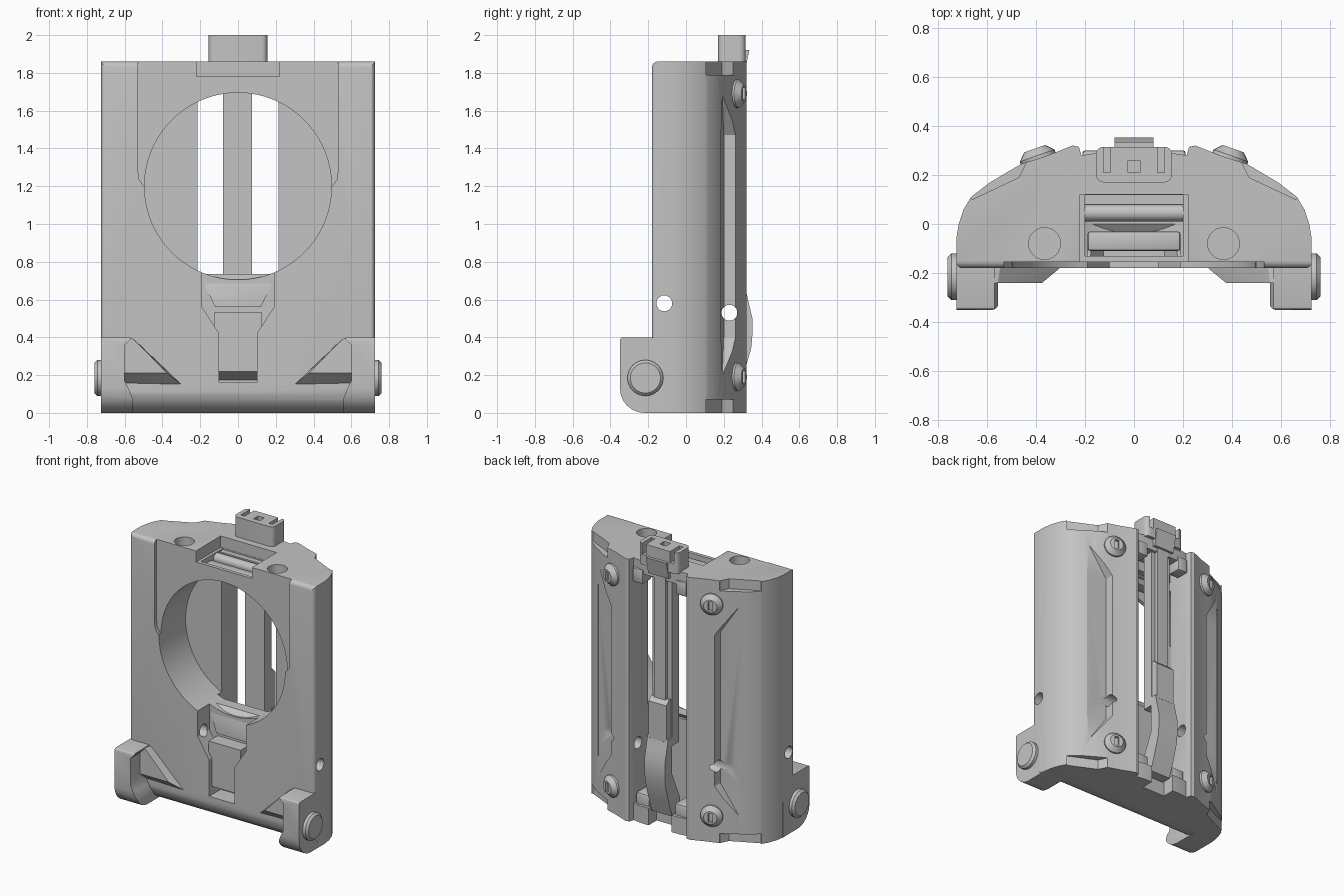
import bpy, bmesh, math
from mathutils import Vector, Matrix

if "Cube" in bpy.data.objects:
    bpy.data.objects.remove(bpy.data.objects["Cube"])

grey = bpy.data.materials.new("plain grey")
grey.diffuse_color = (0.55, 0.55, 0.55, 1)
grey.use_nodes = True
grey.node_tree.nodes["Principled BSDF"].inputs["Base Color"].default_value = grey.diffuse_color

def finish(bm, name):
    bmesh.ops.recalc_face_normals(bm, faces=bm.faces)
    me = bpy.data.meshes.new(name)
    bm.to_mesh(me)
    bm.free()
    me.materials.append(grey)
    ob = bpy.data.objects.new(name, me)
    bpy.context.collection.objects.link(ob)
    return ob

def hull(name, pts):
    bm = bmesh.new()
    vs = [bm.verts.new(p) for p in pts]
    bmesh.ops.convex_hull(bm, input=vs)
    bmesh.ops.delete(bm, geom=[v for v in bm.verts if not v.link_faces], context='VERTS')
    return finish(bm, name)

def prism(name, pts, a, b, axis):
    """Extrude a 2D outline from a to b along an axis (remaining axes keep their order)."""
    i = "xyz".index(axis)
    def place(p, d):
        q = list(p)
        q.insert(i, d)
        return q
    bm = bmesh.new()
    lo = [bm.verts.new(place(p, a)) for p in pts]
    hi = [bm.verts.new(place(p, b)) for p in pts]
    bm.faces.new(lo)
    bm.faces.new(hi)
    n = len(pts)
    for k in range(n):
        bm.faces.new((lo[k], lo[(k + 1) % n], hi[(k + 1) % n], hi[k]))
    return finish(bm, name)

def box(name, x0, x1, y0, y1, z0, z1, bevel=0):
    ob = prism(name, [(x0, y0), (x1, y0), (x1, y1), (x0, y1)], z0, z1, 'z')
    if bevel:
        bm = bmesh.new()
        bm.from_mesh(ob.data)
        bmesh.ops.bevel(bm, geom=bm.edges[:], offset=bevel, segments=2, profile=0.5, affect='EDGES')
        bm.to_mesh(ob.data)
        bm.free()
    return ob

def circle(cx, cy, r, n=32):
    return [(cx + r * math.cos(2 * math.pi * k / n), cy + r * math.sin(2 * math.pi * k / n)) for k in range(n)]

def arc(cx, cy, r, a0, a1, n=6):
    return [(cx + r * math.cos(math.radians(a0 + (a1 - a0) * k / n)),
             cy + r * math.sin(math.radians(a0 + (a1 - a0) * k / n))) for k in range(n + 1)]

def mirror(pts):
    return pts + [(-x, y) for x, y in reversed(pts)]

def cut(target, *cutters, op='DIFFERENCE'):
    for c in cutters:
        m = target.modifiers.new("cut", 'BOOLEAN')
        m.operation = op
        m.solver = 'EXACT'
        m.object = c
        bpy.context.view_layer.objects.active = target
        bpy.ops.object.modifier_apply(modifier=m.name)
        bpy.data.objects.remove(c)

# Main housing: curved back, flat front
half = arc(0.70, -0.155, 0.025, -90, 0, 4) + [
    (0.725, -0.06), (0.715, 0.0), (0.695, 0.06), (0.665, 0.11), (0.59, 0.168), (0.52, 0.21),
    (0.46, 0.245), (0.35, 0.28), (0.25, 0.32), (0.225, 0.315), (0.215, 0.28), (0.15, 0.29)]
body = prism("housing", mirror(half), 0, 1.86, 'z')

# Rounded lower and upper front edges
cut(body,
    prism("c", [(-0.3, -0.1), (-0.05, -0.1), (-0.05, 0.0)] + arc(-0.05, 0.13, 0.13, -90, -180)[1:] + [(-0.3, 0.13)], -1, 1, 'x'),
    prism("c", [(-0.3, 1.83)] + arc(-0.15, 1.83, 0.03, 180, 90, 4) + [(-0.15, 2), (-0.3, 2)], -1, 1, 'x'))

# Shallow front recess, round well and rear channel
cut(body,
    prism("c", mirror([(0.5, 1.2), (0.525, 1.24), (0.53, 1.29), (0.53, 2)]), -0.3, -0.155, 'y'),
    prism("c", circle(0, 1.2, 0.495, 96), -0.3, 0.12, 'y'),
    box("c", -0.215, 0.215, 0.08, 0.5, 0.12, 1.77))

# Keyhole slot in the front, top notch and its opening
cut(body,
    prism("c", mirror([(0.1, 0.16), (0.1, 0.42), (0.19, 0.56), (0.19, 0.9)]), -0.3, -0.05, 'y'),
    box("c", -0.22, 0.22, -0.3, 0.12, 1.78, 2),
    box("c", -0.20, 0.20, -0.13, 0.118, 1.5, 1.9),
    box("c", -0.09, 0.09, 0.2, 0.5, -0.1, 0.2))
for s in (-1, 1):
    cut(body, prism("c", circle(s * 0.365, -0.08, 0.065), 1.72, 2, 'z'))
    # Corner notches at both ends
    for z0, z1 in ((-0.1, 0.07), (1.79, 1.95)):
        cut(body, prism("c", [(s * x, y) for x, y in ((0.66, 0.10), (0.47, 0.19), (0.44, 0.25), (0.5, 0.5), (0.9, 0.3))], z0, z1, 'z'))
    # Long tapered flute on the back
    flute = [(s * x, y, z) for z in (0.2, 1.68) for x, y in ((0.55, 0.192), (0.56, 0.3))]
    for z in (0.4, 1.47):
        flute += [(s * x, y, z) for x, y in ((0.56, 0.182), (0.41, 0.20), (0.40, 0.40), (0.58, 0.3))]
    cut(body, hull("c", flute))
# Cross holes
cut(body, prism("c", circle(-0.115, 0.58, 0.042, 24), -1, 1, 'x'),
    prism("c", circle(0.23, 0.53, 0.042, 24), -1, 1, 'x'))

# Sloped throat and plate in the keyhole, below the well
hull("throat_ramp", [(s * w, y, z) for s in (-1, 1) for w, y, z in (
    (0.12, -0.07, 0.62), (0.19, -0.045, 0.70), (0.19, 0.0, 0.735), (0.19, 0.08, 0.735), (0.12, -0.04, 0.56), (0.12, -0.07, 0.56))])
hull("keyhole_plate", [(s * x, y, z) for s in (-1, 1) for x, y, z in (
    (0.1, -0.15, 0.22), (0.1, -0.04, 0.17), (0.1, -0.15, 0.42), (0.1, -0.04, 0.42),
    (0.125, -0.15, 0.46), (0.125, -0.04, 0.46), (0.125, -0.15, 0.535), (0.125, -0.04, 0.535))])
# Bars in the top opening
prism("notch_bar", circle(0.045, 1.74, 0.035, 16), -0.215, 0.215, 'x')
box("notch_plate", -0.19, 0.19, -0.11, -0.03, 1.71, 1.76, 0.012)
box("notch_ledge", -0.205, 0.205, 0.08, 0.125, 1.70, 1.77)

for s, side in ((-1, "left"), (1, "right")):
    # Hinge ear with rounded front edge, stepped inner side
    prof = [(-0.05, 0.0)] + arc(-0.22, 0.13, 0.13, -90, -180) + arc(-0.335, 0.385, 0.015, 180, 90, 3) + [(-0.15, 0.4), (-0.05, 0.25)]
    ear = prism(side + "_ear", prof, s * 0.5, s * 0.724, 'x')
    cut(ear, prism("c", [(s * x, z) for x, z in (
        (0.4, -0.1), (0.555, -0.1), (0.555, 0.07), (0.575, 0.12), (0.60, 0.17), (0.60, 0.36), (0.57, 0.39), (0.57, 0.5), (0.4, 0.5))],
        -0.5, 0.1, 'y'))
    # Gusset
    hull(side + "_gusset", [(s * x, y, z) for x, y, z in (
        (0.61, -0.24, 0.40), (0.61, -0.17, 0.40), (0.555, -0.24, 0.392), (0.545, -0.17, 0.385),
        (0.61, -0.24, 0.21), (0.375, -0.24, 0.21), (0.61, -0.17, 0.15), (0.30, -0.178, 0.15))])
    # Hinge pin
    prism(side + "_pin", circle(-0.215, 0.185, 0.095), s * 0.70, s * 0.745, 'x')
    hull(side + "_pin_cap", [(s * 0.745, y, z) for y, z in circle(-0.215, 0.185, 0.095)] +
         [(s * 0.76, y, z) for y, z in circle(-0.215, 0.185, 0.08)])
    # Slotted bolts on the back
    for z, end in ((0.19, "lower"), (1.69, "upper")):
        pts = [(x, y, h) for r, h in ((0.075, -0.03), (0.075, 0.015), (0.045, 0.045)) for x, y in circle(0, 0, r, 24)]
        bolt = hull(f"{side}_{end}_bolt", pts)
        cut(bolt, box("c", -0.014, 0.014, -0.032, 0.032, 0.025, 0.1))
        nrm = Vector((s * 0.33, 0.94, 0))
        rot = nrm.to_track_quat('Z', 'Y').to_matrix().to_4x4()
        bolt.data.transform(Matrix.Translation((s * 0.39, 0.265, z)) @ rot)
    # Guide blocks inside the channel
    box(side + "_channel_block", *sorted((s * 0.1, s * 0.205)), 0.14, 0.27, 0.08, 0.2, 0.015)
    box(side + "_channel_top_block", *sorted((s * 0.13, s * 0.21)), 0.2, 0.3, 1.7, 1.8, 0.01)

# Latch lever: bar, head, rear hook and spring clip
box("lever_bar", -0.08, 0.075, 0.19, 0.27, 0.6, 1.87)
box("lever_spine", -0.045, 0.045, 0.26, 0.295, 0.7, 1.8)
corner = arc(0.125, 0.2, 0.03, -90, 0, 4) + [(0.155, 0.28)] + arc(0.125, 0.285, 0.03, 0, 90, 4)
head = prism("lever_head", mirror(corner), 1.85, 2.0, 'z')
cut(head, box("c", -0.025, 0.025, 0.21, 0.26, 1.93, 2.1))
for s in (-1, 1):
    cut(head, box("c", *sorted((s * 0.095, s * 0.125)), 0.21, 0.4, 1.92, 2.1))
prism("lever_hook", [(0.25, 1.8), (0.31, 1.8), (0.335, 1.92), (0.30, 1.92), (0.25, 1.86)], -0.08, 0.08, 'x')
prism("clip_block", [(0.2, 0.62), (0.3, 0.62), (0.32, 0.64), (0.32, 0.9), (0.29, 0.93), (0.2, 0.93)], -0.07, 0.07, 'x')
prism("spring_clip", [(0.18, 0.1), (0.27, 0.1), (0.31, 0.22), (0.345, 0.34), (0.352, 0.42), (0.352, 0.5),
                      (0.335, 0.57), (0.315, 0.66), (0.27, 0.66), (0.27, 0.4), (0.18, 0.2)], -0.08, 0.08, 'x')

# Smooth curved faces, keep edges sharp
bpy.ops.object.select_all(action='DESELECT')
for ob in bpy.context.scene.objects:
    ob.select_set(True)
bpy.context.view_layer.objects.active = body
bpy.ops.object.shade_smooth_by_angle(angle=math.radians(28))
